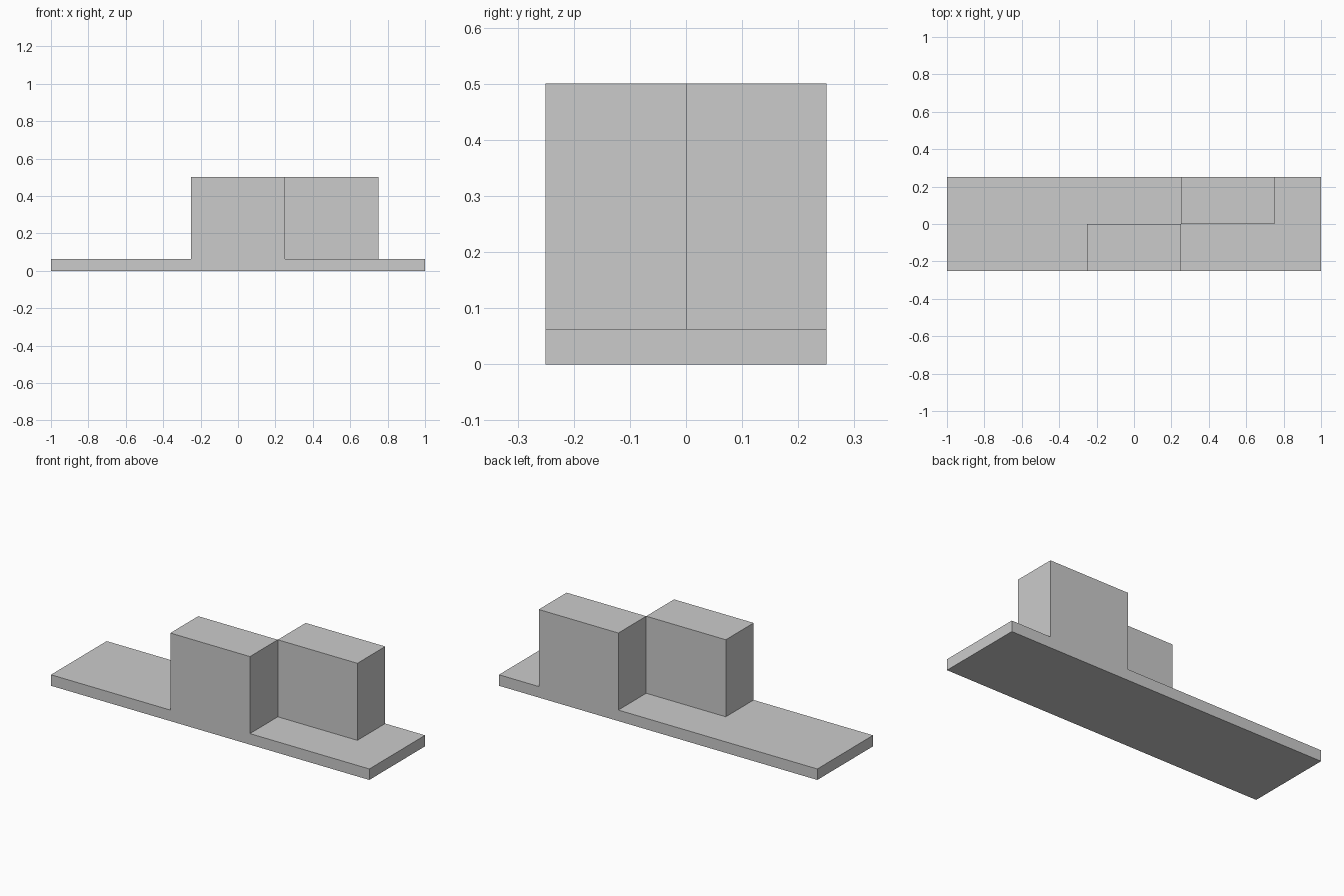
import bpy, bmesh, math
from mathutils import Vector

if "Cube" in bpy.data.objects:
    bpy.data.objects.remove(bpy.data.objects["Cube"])

PLATE, TOP = 0.0625, 0.5
XS = [-1, -0.25, 0.25, 0.75, 1]
YS = [-0.25, 0, 0.25]

bm = bmesh.new()


def raise_faces(faces, height):
    """Extrude faces straight up."""
    out = bmesh.ops.extrude_face_region(bm, geom=faces)["geom"]
    verts = [g for g in out if isinstance(g, bmesh.types.BMVert)]
    bmesh.ops.translate(bm, verts=verts, vec=(0, 0, height))


# Footprint grid, raised into the thin base plate
grid = [[bm.verts.new((x, y, 0)) for y in YS] for x in XS]
cells = [bm.faces.new((grid[i][j], grid[i + 1][j], grid[i + 1][j + 1], grid[i][j + 1]))
         for i in range(len(XS) - 1) for j in range(len(YS) - 1)]
raise_faces(cells, PLATE)

# Two staggered blocks: one flush with the front, one flush with the back
for x, y in ((0, -0.125), (0.5, 0.125)):
    centre = Vector((x, y, PLATE))
    face = [f for f in bm.faces if (f.calc_center_median() - centre).length < 1e-4]
    raise_faces(face, TOP - PLATE)

# Merge coplanar faces and tidy the normals
bmesh.ops.recalc_face_normals(bm, faces=bm.faces[:])
bmesh.ops.dissolve_limit(bm, angle_limit=math.radians(1),
                         verts=bm.verts[:], edges=bm.edges[:])

mesh = bpy.data.meshes.new("plate_with_blocks")
bm.to_mesh(mesh)
bm.free()
bpy.context.collection.objects.link(bpy.data.objects.new("plate_with_blocks", mesh))
